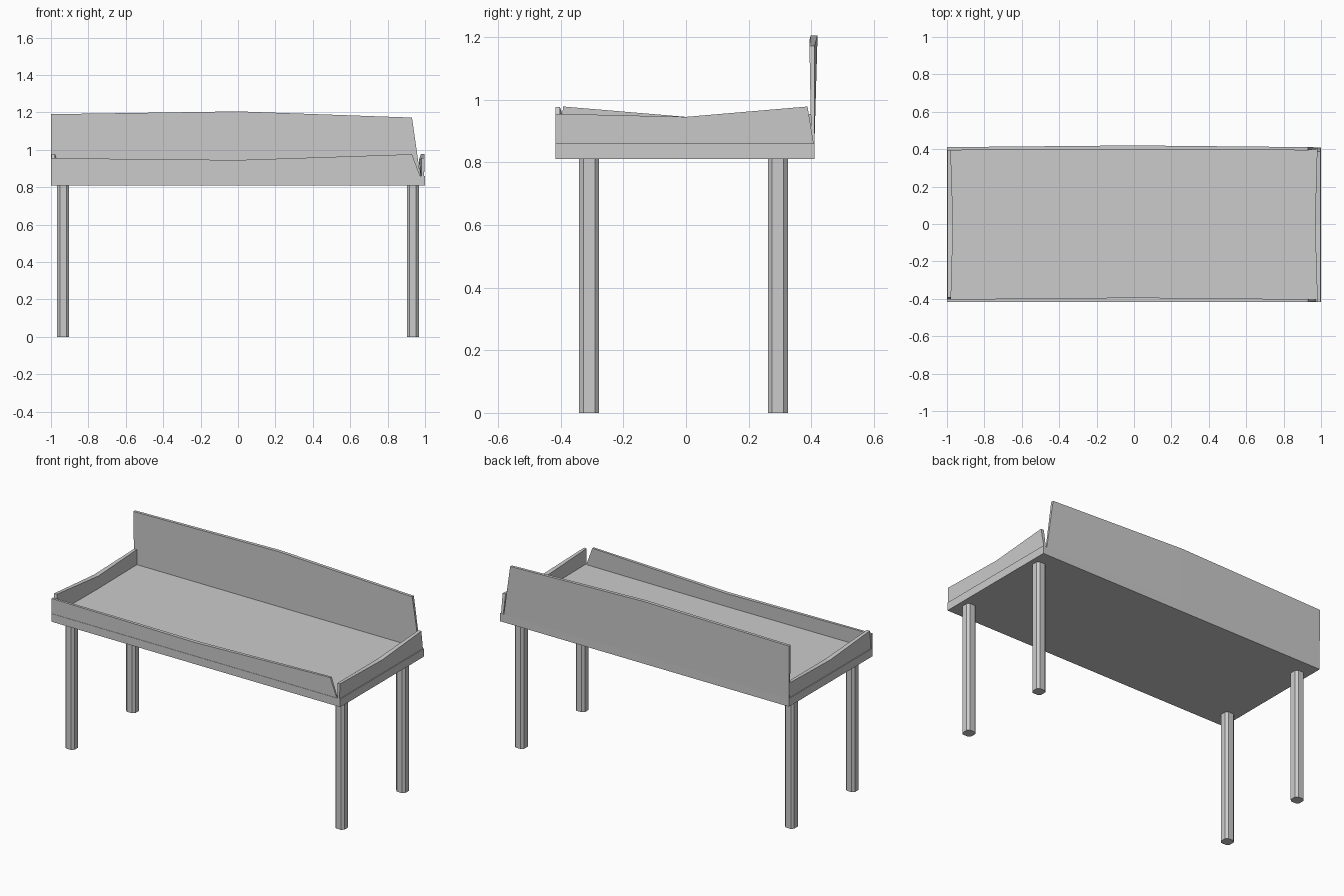
import bpy, bmesh
from mathutils import Vector

if "Cube" in bpy.data.objects:
    bpy.data.objects.remove(bpy.data.objects["Cube"])


def make_object(name, verts, faces):
    mesh = bpy.data.meshes.new(name)
    mesh.from_pydata([Vector(v) for v in verts], [], faces)
    bm = bmesh.new()
    bm.from_mesh(mesh)
    bmesh.ops.recalc_face_normals(bm, faces=bm.faces)
    bm.to_mesh(mesh)
    bm.free()
    ob = bpy.data.objects.new(name, mesh)
    bpy.context.collection.objects.link(ob)
    return ob


def prism(name, outline, z0, z1):
    n = len(outline)
    verts = [(x, y, z) for z in (z0, z1) for x, y in outline]
    faces = [tuple(range(n)), tuple(range(n, 2 * n))]
    faces += [(i, (i + 1) % n, n + (i + 1) % n, n + i) for i in range(n)]
    return make_object(name, verts, faces)


def panel(name, axis, bottom, top, inner, outer):
    """Thin upright board: bottom and top are three (along, z) points;
    inner and outer are three depths for the bottom, then three for the top."""
    verts = []
    for depths in (inner, outer):
        for (u, z), d in zip(bottom + top, depths):
            verts.append((u, d, z) if axis == 'X' else (d, u, z))
    faces = []
    for i in (0, 1):
        faces += [(i, i + 1, i + 4, i + 3), (i + 6, i + 7, i + 10, i + 9),
                  (i, i + 1, i + 7, i + 6), (i + 3, i + 4, i + 10, i + 9)]
    faces += [(0, 3, 9, 6), (2, 5, 11, 8)]
    return make_object(name, verts, faces)


# Table slab
prism("tabletop", [(-1, -0.417), (1, -0.417), (1, 0.41), (-1, 0.41)], 0.81, 0.86)

# Legs with chamfered corners
h, c = 0.032, 0.018
section = [(-h, -c), (-c, -h), (c, -h), (h, -c), (h, c), (c, h), (-c, h), (-h, c)]
for side, x in (("left", -0.935), ("right", 0.935)):
    for end, y in (("front", -0.309), ("back", 0.293)):
        prism(f"{end}_{side}_leg", [(x + a, y + b) for a, b in section], 0, 0.81)

# Tall backboard
panel("backboard", 'X',
      [(-1, 0.857), (0, 0.857), (0.975, 0.857)],
      [(-1, 1.19), (0, 1.205), (0.93, 1.172)],
      [0.40, 0.40, 0.40, 0.394, 0.398, 0.394],
      [0.41, 0.41, 0.41, 0.411, 0.42, 0.411])

# Low front rail
panel("front_rail", 'X',
      [(-1, 0.857), (0, 0.857), (0.975, 0.857)],
      [(-1, 0.955), (0, 0.945), (0.93, 0.976)],
      [-0.405, -0.40, -0.405, -0.402, -0.393, -0.402],
      [-0.415] * 3 + [-0.416] * 3)

# Side rails, each with one slanted end
panel("right_rail", 'Y',
      [(-0.417, 0.857), (0, 0.857), (0.408, 0.857)],
      [(-0.417, 0.955), (0, 0.945), (0.388, 0.978)],
      [0.98, 0.975, 0.98, 0.98, 0.967, 0.978],
      [0.995] * 3 + [0.998] * 3)
panel("left_rail", 'Y',
      [(-0.408, 0.857), (0, 0.857), (0.408, 0.857)],
      [(-0.392, 0.978), (0, 0.945), (0.408, 0.955)],
      [-0.98, -0.975, -0.98, -0.978, -0.967, -0.98],
      [-0.995] * 3 + [-0.998] * 3)
